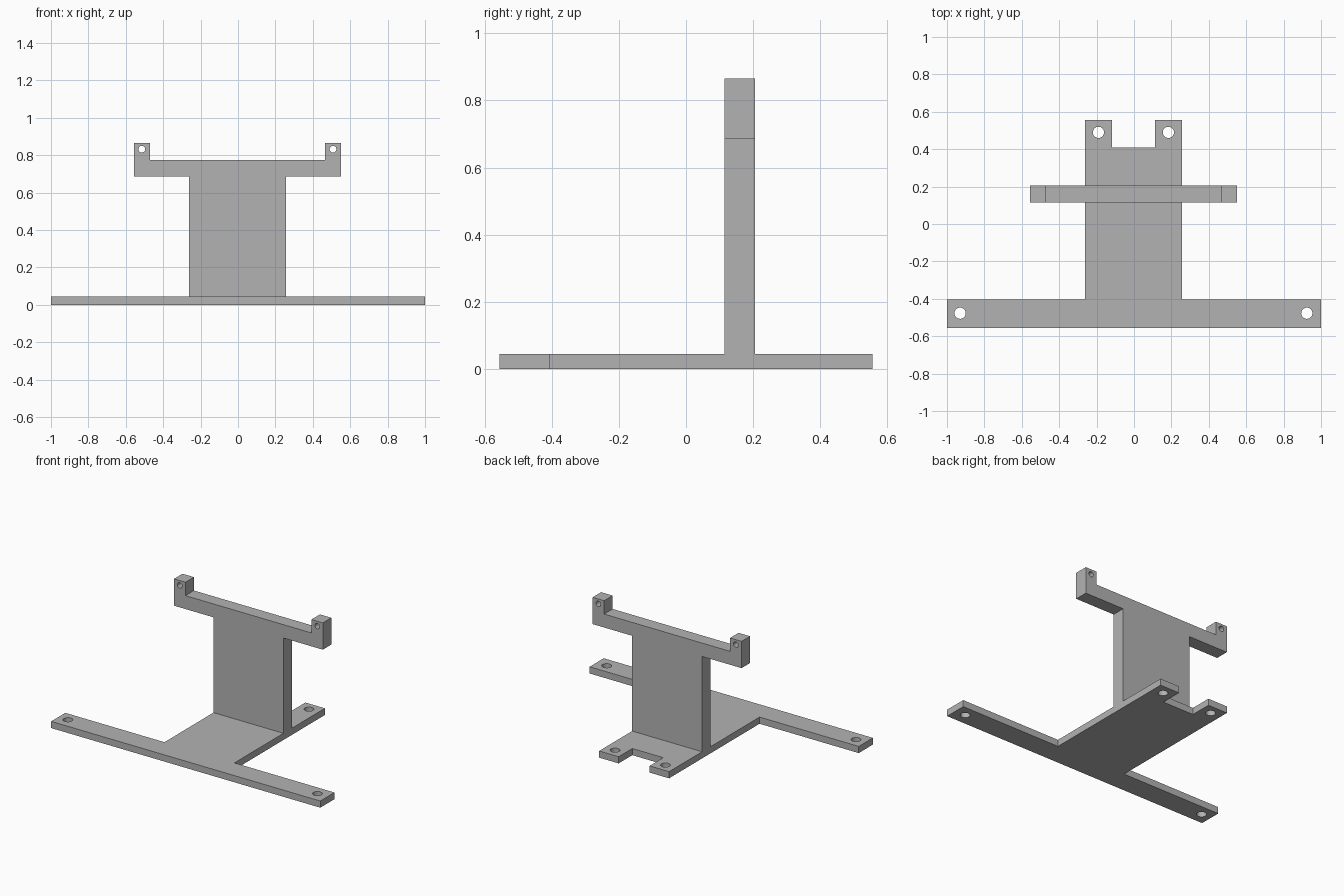
import bpy
import bmesh
from math import pi
from mathutils import Matrix, Vector

if "Cube" in bpy.data.objects:
    bpy.data.objects.remove(bpy.data.objects["Cube"], do_unlink=True)

GREY = (0.45, 0.45, 0.45, 1)
grey = bpy.data.materials.new("plain_grey")
grey.use_nodes = True
grey.diffuse_color = GREY
grey.node_tree.nodes["Principled BSDF"].inputs["Base Color"].default_value = GREY

CX = -0.003          # centre line of the bracket features
BASE_TOP = 0.045
WIDTH = 0.26         # half width of the central plate
STAND_FRONT, STAND_BACK = 0.115, 0.205


def add_object(name, bm):
    bmesh.ops.recalc_face_normals(bm, faces=bm.faces)
    mesh = bpy.data.meshes.new(name)
    bm.to_mesh(mesh)
    bm.free()
    mesh.materials.append(grey)
    obj = bpy.data.objects.new(name, mesh)
    bpy.context.collection.objects.link(obj)
    return obj


def mirrored(half):
    """Complete a right-half outline around the centre line."""
    return [(CX + x, v) for x, v in half] + [(CX - x, v) for x, v in reversed(half)]


def extruded(name, outline, place, depth):
    bm = bmesh.new()
    face = bm.faces.new([bm.verts.new(place(*p)) for p in outline])
    result = bmesh.ops.extrude_face_region(bm, geom=[face])
    verts = [g for g in result["geom"] if isinstance(g, bmesh.types.BMVert)]
    bmesh.ops.translate(bm, verts=verts, vec=depth)
    return add_object(name, bm)


def drill(obj, centres, radius, rotation):
    """Cut round through holes with hidden cylinders."""
    bm = bmesh.new()
    for c in centres:
        bmesh.ops.create_cone(bm, cap_ends=True, segments=32, radius1=radius,
                              radius2=radius, depth=0.3,
                              matrix=Matrix.Translation(c) @ rotation)
    cutter = add_object(obj.name + "_hole_cutter", bm)
    cutter.hide_render = True
    cutter.hide_set(True)
    mod = obj.modifiers.new("Holes", "BOOLEAN")
    mod.operation = "DIFFERENCE"
    mod.solver = "EXACT"
    mod.object = cutter
    bpy.context.view_layer.update()
    # Bake the cut, then drop the helper
    graph = bpy.context.evaluated_depsgraph_get()
    mesh = bpy.data.meshes.new_from_object(obj.evaluated_get(graph))
    obj.modifiers.clear()
    obj.data = mesh
    bpy.data.objects.remove(cutter, do_unlink=True)


# Flat base: long front bar, central plate, two tabs at the back
base = extruded(
    "base_plate",
    mirrored([(1.0, -0.555), (1.0, -0.405), (WIDTH, -0.405),
              (WIDTH, 0.555), (0.115, 0.555), (0.115, 0.41)]),
    lambda x, y: (x, y, 0), Vector((0, 0, BASE_TOP)))
for v in base.data.vertices:      # the front bar spans the full width
    if abs(v.co.x) > 0.9:
        v.co.x = 1.0 if v.co.x > 0 else -1.0
drill(base, [(CX + s * x, y, 0.02) for s in (-1, 1)
             for x, y in ((0.927, -0.477), (0.187, 0.49))],
      0.03, Matrix.Identity(4))

# Upright: panel, crossbar and two raised ears
upright = extruded(
    "upright_panel",
    mirrored([(WIDTH, BASE_TOP), (WIDTH, 0.685), (0.553, 0.685),
              (0.553, 0.865), (0.468, 0.865), (0.468, 0.775)]),
    lambda x, z: (x, STAND_FRONT, z), Vector((0, STAND_BACK - STAND_FRONT, 0)))
drill(upright, [(CX + s * 0.511, 0.16, 0.832) for s in (-1, 1)],
      0.018, Matrix.Rotation(pi / 2, 4, "X"))
